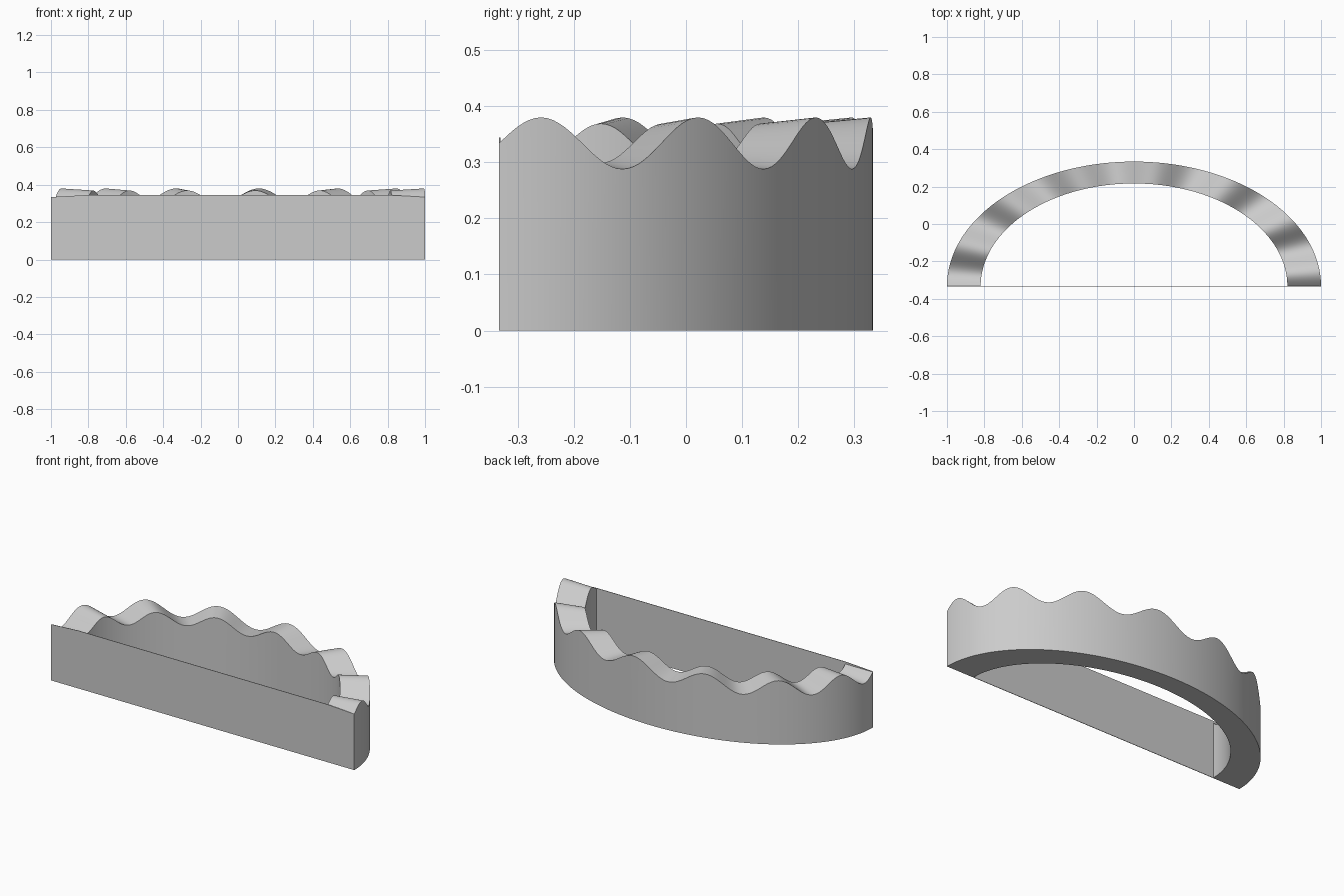
import bpy, bmesh
from math import sin, cos, pi, radians

cube = bpy.data.objects.get("Cube")
if cube:
    bpy.data.objects.remove(cube, do_unlink=True)

grey = bpy.data.materials.new("light grey")
grey.use_nodes = True
colour = (0.6, 0.6, 0.6, 1)
grey.diffuse_color = colour
grey.node_tree.nodes["Principled BSDF"].inputs["Base Color"].default_value = colour

FRONT = -1 / 3      # y of the flat front
MEAN = 0.334        # mean height of the wavy rim
STEPS = 196


def finish(bm, name):
    bmesh.ops.recalc_face_normals(bm, faces=bm.faces)
    mesh = bpy.data.meshes.new(name)
    bm.to_mesh(mesh)
    bm.free()
    mesh.materials.append(grey)
    obj = bpy.data.objects.new(name, mesh)
    bpy.context.collection.objects.link(obj)
    return obj


# Half-elliptical wall: a rectangular section swept round, with a wavy top
def section(bm, t):
    wave = sin(14 * t)
    verts = []
    for a, b, amp in ((1, 0.667, 0.046), (0.82, 0.55, 0.035)):
        x, y = a * cos(t), FRONT + b * sin(t)
        pair = [bm.verts.new((x, y, 0)), bm.verts.new((x, y, MEAN + amp * wave))]
        verts += pair if a == 1 else pair[::-1]
    return verts


bm = bmesh.new()
rings = [section(bm, pi * i / STEPS) for i in range(STEPS + 1)]
for r, s in zip(rings, rings[1:]):
    for k in range(4):
        n = (k + 1) % 4
        bm.faces.new((r[k], r[n], s[n], s[k]))
bm.faces.new(rings[0])
bm.faces.new(rings[-1])
wall = finish(bm, "curved_wavy_wall")
bpy.ops.object.select_all(action='DESELECT')
wall.select_set(True)
bpy.context.view_layer.objects.active = wall
bpy.ops.object.shade_smooth_by_angle(angle=radians(30))

# Thin flat panel closing the front, its top dipping slightly at the ends
bm = bmesh.new()
outline = [(-1, 0), (1, 0), (1, MEAN), (0.82, 0.344), (-0.82, 0.344), (-1, MEAN)]
face = bm.faces.new([bm.verts.new((x, FRONT, z)) for x, z in outline])
back = bmesh.ops.extrude_face_region(bm, geom=[face], use_keep_orig=True)["geom"]
for v in back:
    if isinstance(v, bmesh.types.BMVert):
        v.co.y += 0.003
        v.co.x *= 0.998
finish(bm, "front_panel")
